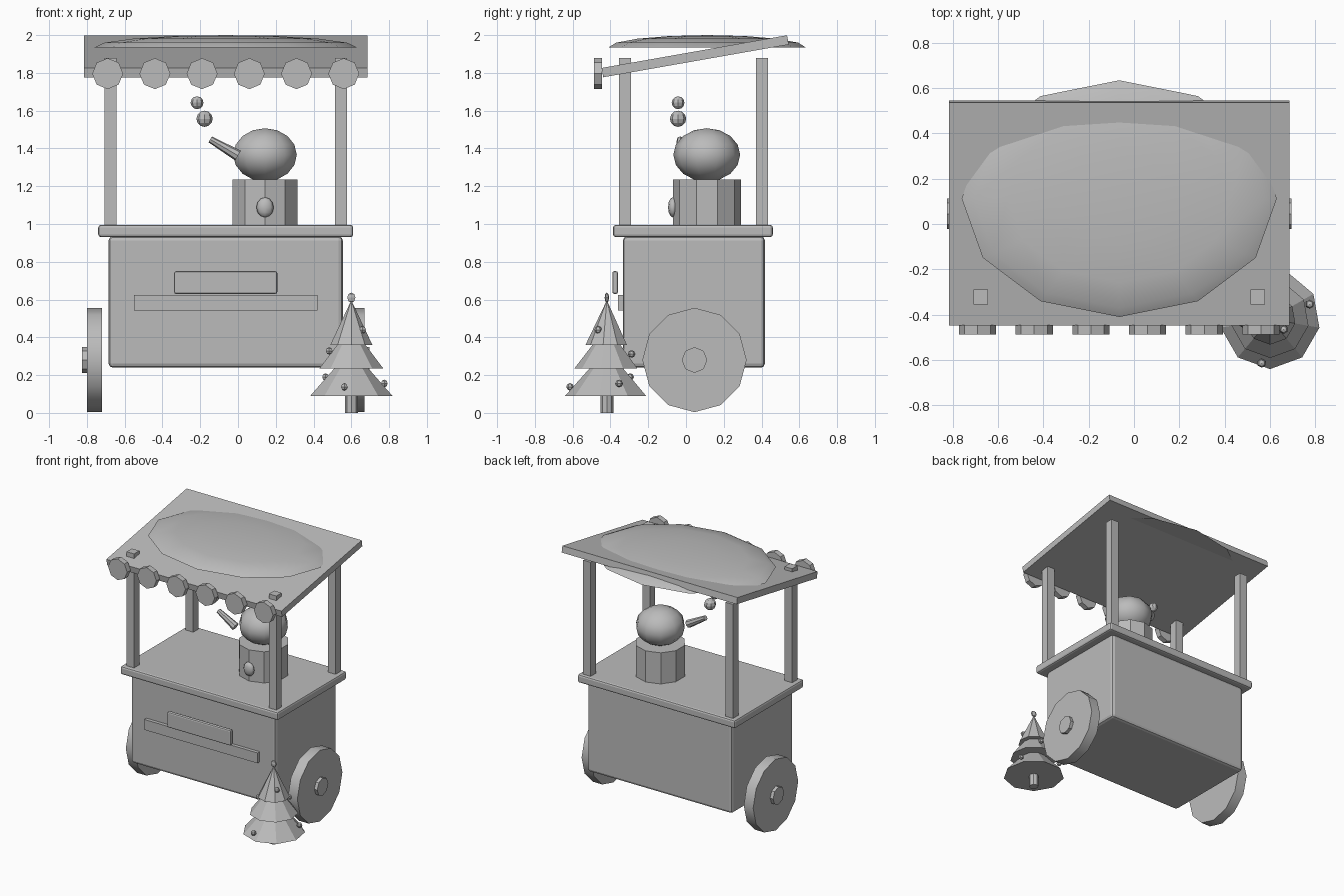
import bpy, bmesh, math
from mathutils import Vector, Matrix

cube = bpy.data.objects.get("Cube")
if cube:
    bpy.data.objects.remove(cube, do_unlink=True)

GREY = (0.5, 0.5, 0.5, 1)
grey = bpy.data.materials.new("plain_grey")
grey.use_nodes = True
grey.diffuse_color = GREY
grey.node_tree.nodes["Principled BSDF"].inputs["Base Color"].default_value = GREY


def finish(name, bm, loc=(0, 0, 0), rot=None, angle=None, smooth=False):
    """Turn a bmesh into a placed, shaded object."""
    bmesh.ops.recalc_face_normals(bm, faces=bm.faces)
    mesh = bpy.data.meshes.new(name)
    bm.to_mesh(mesh)
    bm.free()
    mesh.materials.append(grey)
    for poly in mesh.polygons:
        poly.use_smooth = smooth
    obj = bpy.data.objects.new(name, mesh)
    bpy.context.collection.objects.link(obj)
    rot = rot or Matrix()
    obj.matrix_world = Matrix.Translation(loc) @ rot
    if angle:
        bpy.ops.object.select_all(action='DESELECT')
        obj.select_set(True)
        bpy.context.view_layer.objects.active = obj
        bpy.ops.object.shade_smooth_by_angle(angle=math.radians(angle))
    return obj


def box(name, loc, size, bevel=0, rot=None):
    bm = bmesh.new()
    bmesh.ops.create_cube(bm, size=1)
    bmesh.ops.scale(bm, vec=size, verts=bm.verts)
    if bevel:
        bmesh.ops.bevel(bm, geom=bm.edges[:], offset=bevel, segments=2,
                        profile=0.5, affect='EDGES')
    return finish(name, bm, loc, rot)


def cone(name, loc, r1, r2, depth, sides, axis=(0, 0, 1), angle=None):
    """Prism or cone whose first corner points to +y before it is turned."""
    bm = bmesh.new()
    bmesh.ops.create_cone(bm, cap_ends=True, segments=sides,
                          radius1=r1, radius2=r2, depth=depth)
    first = max(bm.verts, key=lambda v: v.co.xy.length).co
    turn = math.pi / 2 - math.atan2(first.y, first.x)
    bmesh.ops.rotate(bm, matrix=Matrix.Rotation(turn, 3, 'Z'), verts=bm.verts)
    rot = Vector(axis).to_track_quat('Z', 'Y').to_matrix().to_4x4()
    return finish(name, bm, loc, rot, angle)


def ball(name, loc, radii, sides, rings, smooth=False, half=False):
    bm = bmesh.new()
    bmesh.ops.create_uvsphere(bm, u_segments=sides, v_segments=rings, radius=1)
    if half:
        cut = bmesh.ops.bisect_plane(
            bm, geom=bm.verts[:] + bm.edges[:] + bm.faces[:], dist=0.001,
            plane_co=(0, 0, 0), plane_no=(0, 0, 1), clear_inner=True)
        rim = [e for e in bm.edges if e.is_boundary]
        bmesh.ops.holes_fill(bm, edges=rim)
    bmesh.ops.scale(bm, vec=radii, verts=bm.verts)
    return finish(name, bm, loc, smooth=smooth, angle=40 if half else None)


CX, CY = -0.065, 0.042   # centre of the cart

# Cart body, counter and front plates
box("cart_body", (CX, CY, 0.587), (1.24, 0.752, 0.695), 0.022)
box("counter_top", (CX, 0.037, 0.963), (1.35, 0.846, 0.064), 0.014)
box("upper_front_plate", (CX, -0.375, 0.69), (0.546, 0.03, 0.12), 0.01)
box("lower_front_plate", (CX, -0.346, 0.583), (0.97, 0.03, 0.08))

# Wheels with hubs
for side, word in ((-1, "right"), (1, "left")):
    x = CX + side * 0.695
    cone(word + "_wheel", (x, 0.045, 0.28), 0.276, 0.276, 0.08, 12, (1, 0, 0), 31)
    cone(word + "_hub", (x + side * 0.045, 0.045, 0.28), 0.068, 0.068, 0.04, 8,
         (1, 0, 0))
    # Roof posts
    for y, place in ((-0.322, "front"), (0.402, "back")):
        box(f"{place}_{word}_post", (CX + side * 0.61, y, 1.435),
            (0.064, 0.064, 0.886))

# Sloping roof, scalloped trim and low dome
box("roof", (CX, 0.0485, 1.888), (1.5, 0.997, 0.05),
    rot=Matrix.Rotation(math.radians(10), 4, 'X'))
for i in range(6):
    cone(f"roof_scallop_{i + 1}", (CX + (i - 2.5) * 0.25, -0.467, 1.796),
         0.082, 0.082, 0.042, 8, (0, 1, 0))
ball("roof_dome", (CX, 0.112, 1.935), (0.695, 0.522, 0.065), 12, 8, True, True)

# Kettle: drum, round top, knob, spout and steam
cone("kettle_drum", (0.143, 0.11, 1.113), 0.18, 0.18, 0.246, 10)
ball("kettle_top", (0.143, 0.11, 1.366), (0.177, 0.177, 0.141), 10, 8, True)
ball("drum_knob", (0.143, -0.07, 1.088), (0.046, 0.025, 0.053), 8, 6, True)
base, tip = Vector((0.0, -0.03, 1.362)), Vector((-0.147, -0.03, 1.448))
cone("kettle_spout", (base + tip) / 2, 0.03, 0.018, (tip - base).length, 8,
     tip - base)
for x, z, r in ((-0.177, 1.557, 0.043), (-0.217, 1.642, 0.034)):
    ball("steam_puff", (x, -0.042, z), (r, r, r), 8, 6)

# Small tree with three tiers, a topper and baubles
TX, TY = 0.60, -0.419
cone("tree_trunk", (TX, TY, 0.06), 0.034, 0.034, 0.12, 8)
for word, r, low, high in (("lower", 0.221, 0.09, 0.335),
                           ("middle", 0.172, 0.235, 0.455),
                           ("upper", 0.113, 0.36, 0.59)):
    cone(f"tree_{word}_tier", (TX, TY, (low + high) / 2), r, 0.003,
         high - low, 9, angle=30)
ball("tree_topper", (TX, TY, 0.61), (0.025, 0.012, 0.027), 6, 4)
for dx, dy, z in ((0.06, -0.046, 0.44), (0.04, 0.131, 0.312),
                  (-0.117, -0.02, 0.328), (0.175, 0.065, 0.156),
                  (-0.037, -0.195, 0.138), (-0.137, 0.123, 0.19)):
    ball("tree_bauble", (TX + dx, TY + dy, z), (0.02, 0.02, 0.02), 6, 4)
